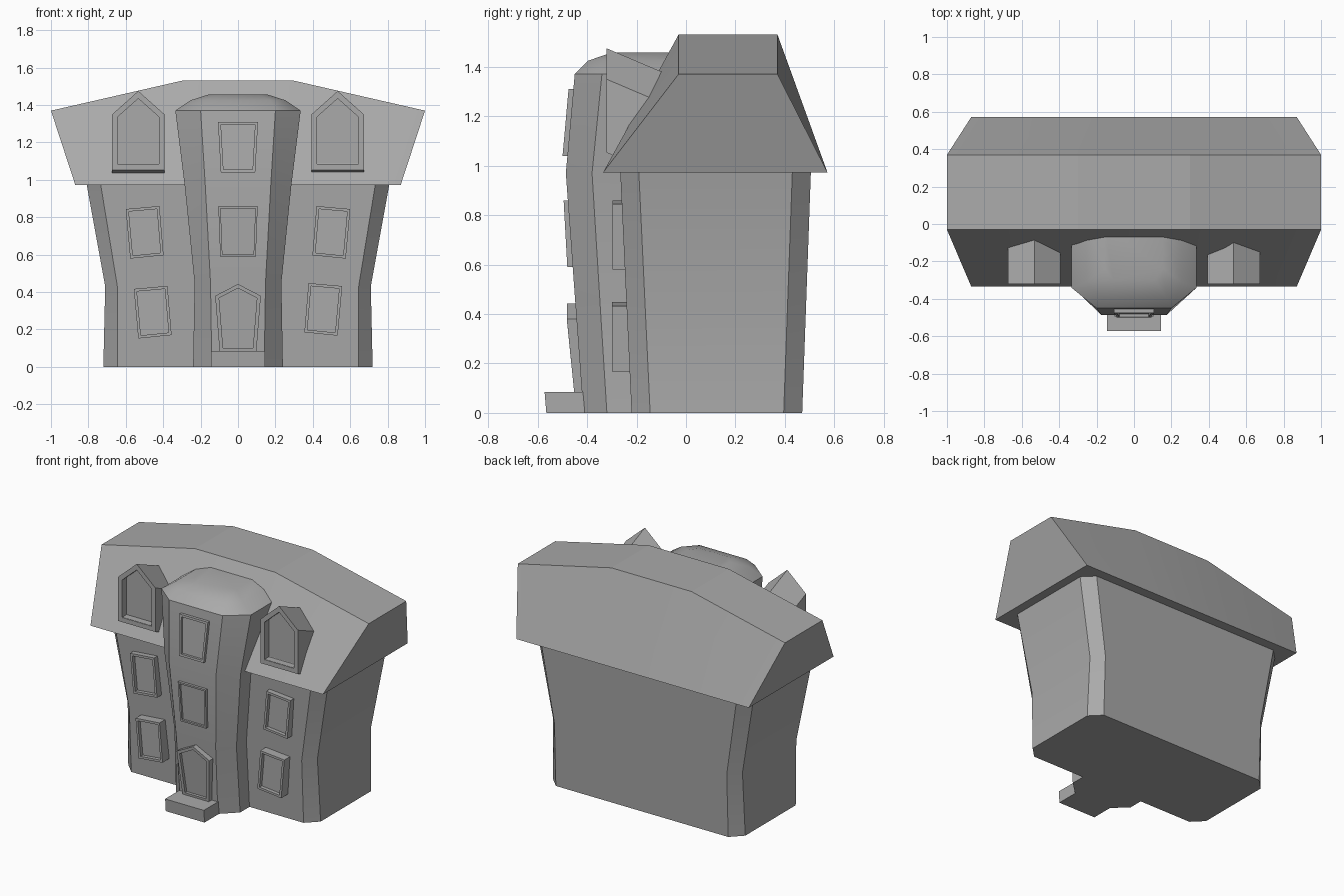
import bpy, bmesh, math

cube = bpy.data.objects.get("Cube")
if cube:
    bpy.data.objects.remove(cube, do_unlink=True)

stone = bpy.data.materials.new("grey stone")
stone.use_nodes = True
GREY = (0.4, 0.4, 0.4, 1)
stone.diffuse_color = GREY
for node in stone.node_tree.nodes:
    if node.type == 'BSDF_PRINCIPLED':
        node.inputs["Base Color"].default_value = GREY


def finish(name, bm, angle):
    """Shade smooth below the given angle and link the object."""
    bmesh.ops.recalc_face_normals(bm, faces=bm.faces[:])
    for f in bm.faces:
        f.smooth = True
    for e in bm.edges:
        if len(e.link_faces) == 2:
            e.smooth = e.calc_face_angle(0) < math.radians(angle)
    mesh = bpy.data.meshes.new(name)
    bm.to_mesh(mesh)
    bm.free()
    mesh.materials.append(stone)
    obj = bpy.data.objects.new(name, mesh)
    bpy.context.collection.objects.link(obj)
    return obj


def skin(rings, start=True, end=True):
    """Bridge rings of equal length, optionally closing the ends."""
    bm = bmesh.new()
    loops = [[bm.verts.new(p) for p in ring] for ring in rings]
    for a, b in zip(loops, loops[1:]):
        for i in range(len(a)):
            j = (i + 1) % len(a)
            bm.faces.new((a[i], a[j], b[j], b[i]))
    if start:
        bm.faces.new(loops[0][::-1])
    last = bm.faces.new(loops[-1]) if end else None
    return bm, last


def both_sides(points):
    """Complete a left half outline with its mirrored points."""
    return points + [(-x, y, z) for x, y, z in reversed(points)]


def framed(name, outline, front, back, rim, recess, drop=0):
    """Frame with a recessed pane; front(z) gives its y, drop tilts the back."""
    rear = [(x, back, z - drop) for x, z in outline]
    face = [(x, front(z), z) for x, z in outline]
    bm, pane = skin([rear, face])
    bmesh.ops.recalc_face_normals(bm, faces=bm.faces[:])
    bmesh.ops.inset_individual(bm, faces=[pane], thickness=rim, use_even_offset=True)
    pane = bmesh.ops.extrude_discrete_faces(bm, faces=[pane])['faces'][0]
    bmesh.ops.translate(bm, verts=pane.verts[:], vec=(0, recess, 0))
    return finish(name, bm, 25)


# Walls with chamfered corners, flaring above the lower storey
def wall_ring(outer, inner, z):
    lean = 0.047 * z
    return both_sides([(inner, -0.22 - lean, z), (outer, -0.145 - lean, z),
                       (outer, 0.395 + 0.036 * z, z), (inner, 0.47 + 0.036 * z, z)])


bm, _ = skin([wall_ring(0.72, 0.645, 0), wall_ring(0.71, 0.645, 0.43),
              wall_ring(0.81, 0.735, 0.98)])
finish("walls", bm, 25)


# Bowed roof, one section per column
def roof_section(low_x, high_x, top):
    return [(low_x, -0.335, 0.973), (high_x, -0.03, top),
            (high_x, 0.37, top), (low_x, 0.572, 0.973)]


half = [(0.87, 1.0, 1.37), (0.29, 0.3, 1.53)]
columns = half + [(-a, -b, t) for a, b, t in reversed(half)]
bm, _ = skin([roof_section(*c) for c in columns])
finish("roof", bm, 11)


# Central bay tower and its domed cap
def tower_ring(inner, front, outer, side, z):
    return both_sides([(inner, front, z), (outer, side, z), (outer, -0.01, z)])


top_ring = tower_ring(0.2, -0.45, 0.335, -0.34, 1.37)
bm, _ = skin([tower_ring(0.14, -0.415, 0.24, -0.32, 0),
              tower_ring(0.147, -0.448, 0.232, -0.348, 0.45),
              tower_ring(0.175, -0.486, 0.285, -0.38, 0.97), top_ring])
finish("tower", bm, 25)
bm, _ = skin([top_ring, tower_ring(0.175, -0.395, 0.255, -0.31, 1.425),
              tower_ring(0.11, -0.3, 0.155, -0.24, 1.457)], start=False)
finish("tower_cap", bm, 60)

# Tilted side windows on both storeys
for side, word in ((1, "left"), (-1, "right")):
    for level, x, z, y in (("lower", 0.455, 0.31, -0.3), ("upper", 0.498, 0.722, -0.297)):
        if side < 0 and level == "lower":
            z -= 0.015
        corners = [(x - 0.078, z + 0.138), (x + 0.102, z + 0.122),
                   (x + 0.078, z - 0.143), (x - 0.1, z - 0.125)]
        framed(f"{level}_window_{word}", [(side * a, b) for a, b in corners],
               lambda h, y=y: y, -0.2, 0.015, 0.025)

# Tower windows, following the lean of the front
framed("tower_window_upper", [(-0.107, 1.31), (0.107, 1.31), (0.092, 1.04), (-0.092, 1.04)],
       lambda z: -0.475 - 0.09 * (1.31 - z), -0.42, 0.015, 0.016)
framed("tower_window_middle", [(-0.105, 0.86), (0.105, 0.86), (0.095, 0.59), (-0.095, 0.59)],
       lambda z: -0.495 + 0.055 * (0.86 - z), -0.42, 0.012, 0.014)

# Pointed door and doorstep
framed("door", [(0, 0.443), (0.122, 0.38), (0.098, 0.08), (-0.098, 0.08), (-0.122, 0.38)],
       lambda z: -0.452 - 0.1 * (min(z, 0.38) - 0.08), -0.38, 0.02, 0.02)
bm, _ = skin([both_sides([(0.145, y, z), (0.145, -0.38, z)])
              for y, z in ((-0.565, 0), (-0.572, 0.085))])
finish("doorstep", bm, 25)

# Gabled dormers, their roofs sloping back into the main roof
for side, word in ((1, "left"), (-1, "right")):
    x = side * 0.533
    gable = [(x, 1.475), (x + 0.14, 1.35), (x + 0.14, 1.053),
             (x - 0.14, 1.053), (x - 0.14, 1.35)]
    framed(f"dormer_{word}", gable, lambda z: -0.322, -0.04, 0.03, 0.05, drop=0.12)
    # Sloping underside filled by a straight base block
    bm, _ = skin([[(x + 0.139, y, 1.054), (x + 0.139, y, 1.085),
                   (x - 0.139, y, 1.085), (x - 0.139, y, 1.054)] for y in (-0.32, -0.1)])
    finish(f"dormer_sill_{word}", bm, 25)
